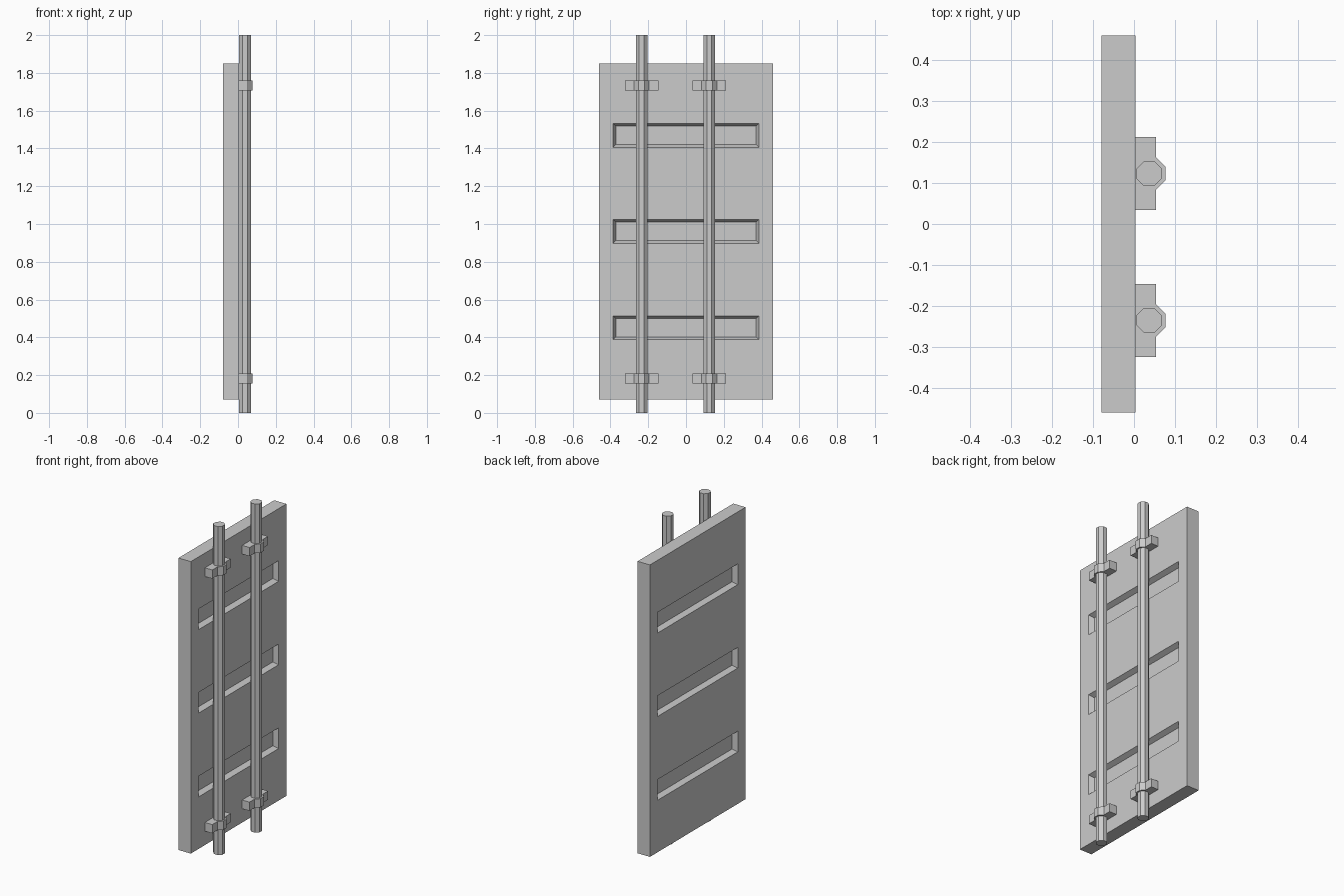
import bpy, bmesh, math
from mathutils import Vector

if "Cube" in bpy.data.objects:
    bpy.data.objects.remove(bpy.data.objects["Cube"])

ROD_X = 0.037
ROD_YS = (-0.235, 0.123)
CLAMP_ZS = (0.156, 1.706)
FACE_X = 0.004            # front surface of the panel
SLOT_ZS = (0.451, 0.961, 1.469)
SLOT_HALF_Y, SLOT_HALF_Z = 0.386, 0.063


def finish(name, bm):
    bmesh.ops.recalc_face_normals(bm, faces=bm.faces[:])
    mesh = bpy.data.meshes.new(name)
    bm.to_mesh(mesh)
    bm.free()
    obj = bpy.data.objects.new(name, mesh)
    bpy.context.collection.objects.link(obj)
    return obj


def prism(name, profile, z0, z1):
    """Extrude an xy profile from z0 to z1."""
    bm = bmesh.new()
    face = bm.faces.new([bm.verts.new((x, y, z0)) for x, y in profile])
    ext = bmesh.ops.extrude_face_region(bm, geom=[face])
    top = [v for v in ext["geom"] if isinstance(v, bmesh.types.BMVert)]
    bmesh.ops.translate(bm, verts=top, vec=(0, 0, z1 - z0))
    return finish(name, bm)


# Panel: box cut into strips, with tapered recesses on both broad sides
bm = bmesh.new()
bmesh.ops.create_cube(bm, size=1)
bmesh.ops.scale(bm, verts=bm.verts[:], vec=(FACE_X + 0.079, 0.92, 1.777))
bmesh.ops.translate(bm, verts=bm.verts[:], vec=((FACE_X - 0.079) / 2, 0, 0.96))
cuts = [((0, s * SLOT_HALF_Y, 0), (0, 1, 0)) for s in (-1, 1)]
cuts += [((0, 0, z + s * SLOT_HALF_Z), (0, 0, 1)) for z in SLOT_ZS for s in (-1, 1)]
for co, no in cuts:
    bmesh.ops.bisect_plane(bm, geom=bm.verts[:] + bm.edges[:] + bm.faces[:],
                           plane_co=Vector(co), plane_no=Vector(no))
bm.normal_update()
slots = []
for f in bm.faces:
    c = f.calc_center_median()
    if abs(f.normal.x) > 0.9 and abs(c.y) < 0.1 and any(abs(c.z - z) < 0.02 for z in SLOT_ZS):
        slots.append(f)
bmesh.ops.inset_individual(bm, faces=slots, thickness=0.02, depth=-0.03)
finish("panel", bm)

# Octagonal rods, each held by two clamps
r = 0.0305 / math.cos(math.pi / 8)
big = 0.04
small = big * math.tan(math.pi / 8)
for i, y in enumerate(ROD_YS):
    octagon = [(ROD_X + r * math.cos(a), y + r * math.sin(a))
               for a in (math.pi / 8 + k * math.pi / 4 for k in range(8))]
    prism(f"rod_{i + 1}", octagon, 0, 2)

    # Clamp profile: flat tabs with a half-octagon bulge around the rod
    half = [(FACE_X, 0.089), (ROD_X + small, 0.089),
            (ROD_X + small, big), (ROD_X + big, small)]
    clamp = [(x, y + d) for x, d in half] + [(x, y - d) for x, d in reversed(half)]
    for j, z in enumerate(CLAMP_ZS):
        prism(f"clamp_{i + 1}_{j + 1}", clamp, z, z + 0.053)
